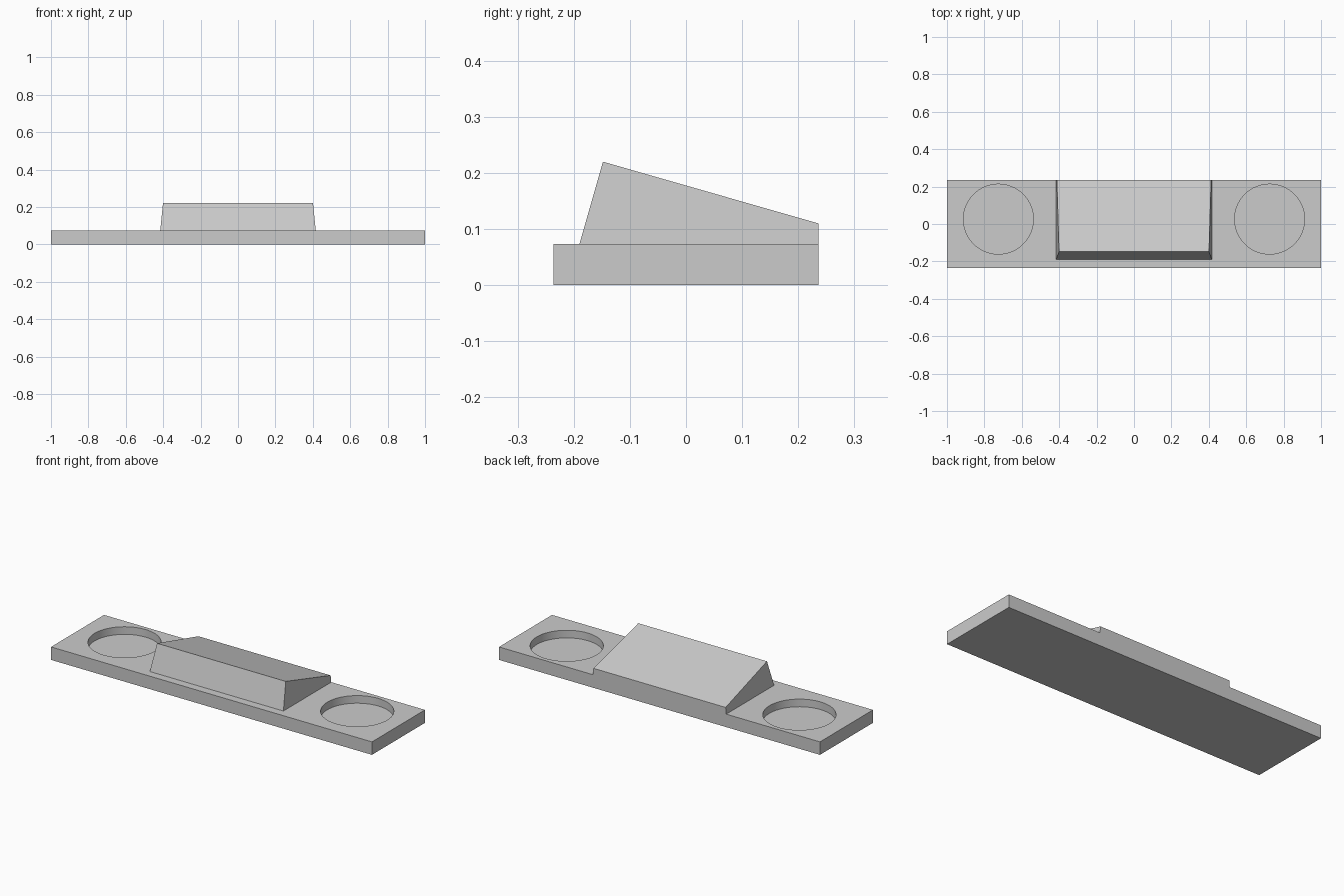
import bpy
import bmesh
from math import radians

default = bpy.data.objects.get("Cube")
if default:
    bpy.data.objects.remove(default, do_unlink=True)

# Single grey material
GREY = (0.6, 0.6, 0.6, 1)
grey = bpy.data.materials.new("plain grey")
grey.use_nodes = True
grey.diffuse_color = GREY
grey.node_tree.nodes["Principled BSDF"].inputs["Base Color"].default_value = GREY

PLATE_TOP = 0.073
RIDGE_TOP = 0.22
BACK = 0.236
POCKET_FLOOR = 0.03


def select_only(obj):
    bpy.ops.object.select_all(action="DESELECT")
    obj.select_set(True)
    bpy.context.view_layer.objects.active = obj


# Base plate
bpy.ops.mesh.primitive_cube_add(size=1, location=(0, 0, PLATE_TOP / 2))
plate = bpy.context.object
plate.name = "base_plate"
plate.scale = (2, 2 * BACK, PLATE_TOP)
bpy.ops.object.transform_apply(location=True, rotation=False, scale=True)
plate.data.materials.append(grey)

# Blind round pockets near both ends
for side in (-1, 1):
    depth = 0.2
    bpy.ops.mesh.primitive_cylinder_add(
        vertices=64, radius=0.187, depth=depth,
        location=(side * 0.725, 0.026, POCKET_FLOOR + depth / 2))
    cutter = bpy.context.object
    cutter.name = "pocket_cutter"
    cutter.hide_render = True
    cutter.data.materials.append(grey)
    cut = plate.modifiers.new("pocket", "BOOLEAN")
    cut.operation = "DIFFERENCE"
    cut.solver = "EXACT"
    cut.object = cutter
    select_only(plate)
    bpy.ops.object.modifier_apply(modifier=cut.name)
    bpy.data.objects.remove(cutter, do_unlink=True)

select_only(plate)
bpy.ops.object.shade_smooth_by_angle(angle=radians(30))

# Sloped block: side profile (y, z) lofted across x, narrowing with height
profile = [(-0.19, PLATE_TOP), (-0.148, RIDGE_TOP), (BACK, 0.11), (BACK, PLATE_TOP)]


def half_width(z):
    return 0.416 - 0.015 * (z - PLATE_TOP) / (RIDGE_TOP - PLATE_TOP)


bm = bmesh.new()
left, right = [[bm.verts.new((s * half_width(z), y, z)) for y, z in profile]
               for s in (1, -1)]
bm.faces.new(left)
bm.faces.new(right[::-1])
for i in range(len(profile)):
    j = (i + 1) % len(profile)
    bm.faces.new((left[i], right[i], right[j], left[j]))
bmesh.ops.recalc_face_normals(bm, faces=bm.faces)
mesh = bpy.data.meshes.new("sloped_block")
bm.to_mesh(mesh)
bm.free()
mesh.materials.append(grey)
block = bpy.data.objects.new("sloped_block", mesh)
bpy.context.collection.objects.link(block)
